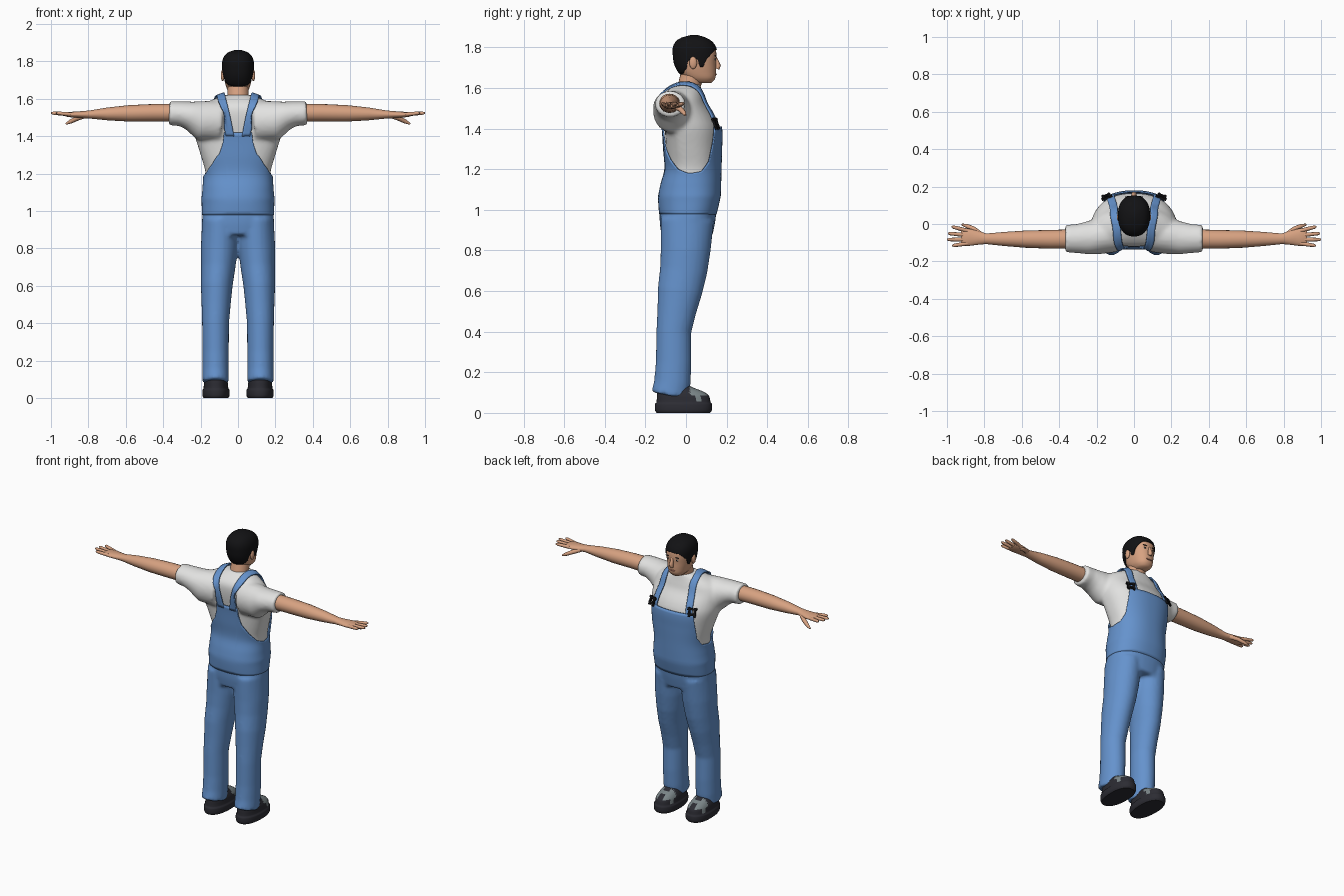
import bpy, bmesh, math
from mathutils import Vector, Matrix

if "Cube" in bpy.data.objects:
    bpy.data.objects.remove(bpy.data.objects["Cube"])


def material(name, rgb):
    m = bpy.data.materials.new(name)
    m.use_nodes = True
    m.diffuse_color = (*rgb, 1)
    bsdf = m.node_tree.nodes["Principled BSDF"]
    bsdf.inputs["Base Color"].default_value = (*rgb, 1)
    bsdf.inputs["Roughness"].default_value = 0.8
    return m


denim = material("denim blue", (0.13, 0.29, 0.61))
cotton = material("white cotton", (0.76, 0.76, 0.75))
skin = material("skin", (0.68, 0.36, 0.22))
lips = material("lips", (0.48, 0.2, 0.14))
black = material("hair black", (0.006, 0.006, 0.007))
leather = material("dark shoe", (0.025, 0.025, 0.033))
grey = material("grey shoe panel", (0.2, 0.24, 0.25))
eye_white = material("eye white", (0.6, 0.57, 0.52))
SIDES = (1, -1)


def interp(rows, t):
    """Smooth curve through rows, keyed on their first value."""
    t = min(max(t, rows[0][0]), rows[-1][0])
    i = next(k for k in range(len(rows) - 1) if t <= rows[k + 1][0])
    a, b = rows[i], rows[i + 1]
    p, n = rows[max(i - 1, 0)], rows[min(i + 2, len(rows) - 1)]
    h = b[0] - a[0]
    u = (t - a[0]) / h
    out = [t]
    for k in range(1, len(a)):
        ma = (b[k] - p[k]) / (b[0] - p[0]) * h
        mb = (n[k] - a[k]) / (n[0] - a[0]) * h
        d = b[k] - a[k]
        out.append(a[k] + u * (ma + u * (3 * d - 2 * ma - mb + u * (ma + mb - 2 * d))))
    return out


def linear(points, t):
    for (x0, y0), (x1, y1) in zip(points, points[1:]):
        if t <= x1:
            return y0 + (y1 - y0) * (t - x0) / (x1 - x0)
    return points[-1][1]


def body_point(rows, a, z, grow=0.0):
    """Point on a body section; rows hold z, half width, back, front, centre."""
    z, hw, back, front, cy = interp(rows, z)
    s, c = math.sin(a), math.cos(a)
    s, c = (math.copysign(abs(v) ** 0.87, v) for v in (s, c))
    depth = front - cy if c > 0 else cy - back
    return Vector((s * (hw + grow), cy + c * (depth + grow), z))


def loft(bm, rings, caps=True):
    loops = [[bm.verts.new(p) for p in r] for r in rings]
    for lo, hi in zip(loops, loops[1:]):
        for i in range(len(lo)):
            j = (i + 1) % len(lo)
            bm.faces.new((lo[i], lo[j], hi[j], hi[i]))
    if caps:
        bm.faces.new(loops[0][::-1])
        bm.faces.new(loops[-1])


def body(bm, rows, z0, z1, steps=24, sides=40):
    loft(bm, [[body_point(rows, math.tau * i / sides, z0 + (z1 - z0) * k / steps)
               for i in range(sides)] for k in range(steps + 1)])


def tube(bm, path, up=(0, 0, 1), sides=16):
    """Elliptical tube; path holds x, y, z, side radius, up radius."""
    pts = [Vector(p[:3]) for p in path]
    rings = []
    for i, p in enumerate(path):
        d = (pts[min(i + 1, len(pts) - 1)] - pts[max(i - 1, 0)]).normalized()
        side = d.cross(Vector(up)).normalized()
        top = side.cross(d)
        rings.append([pts[i] + side * p[3] * math.cos(t) + top * p[4] * math.sin(t)
                      for t in (math.tau * k / sides for k in range(sides))])
    loft(bm, rings)


def mirrored(path, s):
    return [(p[0] * s, *p[1:]) for p in path]


def ball(bm, loc, scale):
    bmesh.ops.create_uvsphere(bm, u_segments=16, v_segments=10, radius=1,
                              matrix=Matrix.Translation(loc) @ Matrix.Diagonal((*scale, 1)))


def finish(bm, name, *mats):
    bmesh.ops.recalc_face_normals(bm, faces=bm.faces)
    mesh = bpy.data.meshes.new(name)
    bm.to_mesh(mesh)
    bm.free()
    for m in mats:
        mesh.materials.append(m)
    ob = bpy.data.objects.new(name, mesh)
    bpy.context.scene.collection.objects.link(ob)
    bpy.ops.object.select_all(action='DESELECT')
    ob.select_set(True)
    bpy.context.view_layer.objects.active = ob
    bpy.ops.object.shade_smooth_by_angle(angle=math.radians(45))
    return ob


def blend(ob, voxel, rounds):
    r = ob.modifiers.new("blend", 'REMESH')
    r.mode, r.voxel_size, r.use_smooth_shade = 'VOXEL', voxel, True
    s = ob.modifiers.new("soften", 'SMOOTH')
    s.factor, s.iterations = 0.5, rounds


def shell(name, rows, border, start, grow, mat, steps=16, sides=144, cap=False):
    """Fitted layer from height start to a border height set by angle."""
    def ring(k):
        out = []
        for i in range(sides):
            a = math.tau * i / sides
            z = start + (linear(border, min(a, math.tau - a)) - start) * k / steps
            out.append(body_point(rows, a, z, grow(z)))
        return out
    bm = bmesh.new()
    loft(bm, [ring(k) for k in range(steps + 1)], caps=False)
    if cap:
        bmesh.ops.holes_fill(bm, edges=[e for e in bm.edges if e.is_boundary
                             and all(abs(v.co.z - start) < 1e-4 for v in e.verts)])
    ob = finish(bm, name, mat)
    t = ob.modifiers.new("thickness", 'SOLIDIFY')
    t.thickness, t.offset = 0.008, -1


TORSO = [(0.87, .18, -.12, .13, 0), (0.95, .192, -.13, .145, .01), (1.05, .182, -.125, .155, .02),
         (1.12, .175, -.112, .158, .02), (1.2, .173, -.092, .16, .02), (1.3, .2, -.098, .163, 0),
         (1.4, .23, -.105, .163, -.03), (1.46, .24, -.115, .14, -.06), (1.52, .24, -.12, .1, -.07),
         (1.56, .21, -.115, .087, -.06), (1.59, .15, -.09, .077, -.03), (1.62, .072, -.045, .07, .01)]
HEAD = [(1.625, .035, .04, .125, .08), (1.645, .055, 0, .143, .07), (1.68, .068, -.035, .148, .05),
        (1.72, .076, -.054, .148, .045), (1.76, .08, -.06, .15, .045), (1.8, .079, -.06, .144, .045),
        (1.83, .067, -.045, .123, .045), (1.85, .044, -.015, .09, .042), (1.862, .008, .03, .05, .04)]

# Shirt with short sleeves
bm = bmesh.new()
body(bm, TORSO, 1.08, 1.62)
sleeve = [(.1, -.05, 1.48, .1, .11), (.2, -.068, 1.485, .095, .105), (.26, -.076, 1.512, .086, .076),
          (.31, -.078, 1.52, .077, .066), (.368, -.078, 1.522, .074, .064)]
for s in SIDES:
    tube(bm, mirrored(sleeve, s), sides=24)
shirt = finish(bm, "shirt", cotton)
blend(shirt, 0.011, 5)

# Trousers
bm = bmesh.new()
body(bm, TORSO, 0.87, 1.12)
leg = [(.12, -.08, .085, .071, .092), (.12, -.067, .15, .071, .09), (.12, -.061, .25, .071, .088),
       (.12, -.06, .4, .072, .086), (.117, -.046, .5, .078, .096), (.114, -.03, .6, .085, .11),
       (.106, -.012, .7, .092, .117), (.1, -.002, .8, .099, .123), (.094, .006, .95, .098, .132)]
for s in SIDES:
    tube(bm, mirrored(leg, s), up=(0, 1, 0), sides=28)
blend(finish(bm, "trousers", denim), 0.011, 4)

# Bib and back panel of the overalls
BIB = [(0, 1.41), (.62, 1.41), (.75, 1.33), (.95, 1.24), (1.25, 1.19), (1.6, 1.18), (2, 1.2),
       (2.4, 1.25), (2.72, 1.31), (2.83, 1.36), (2.87, 1.42), (math.pi, 1.42)]
shell("overall_bib", TORSO, BIB, 0.98, lambda z: min(.007, (z - 1.02) * .15), denim, steps=24)

# Shoulder straps
STRAP = [(0, .043, -.12, 1.4), (1, .062, -.13, 1.5), (2, .083, -.1, 1.58), (3, .093, -.02, 1.62),
         (4, .105, .07, 1.57), (5, .118, .12, 1.48), (6, .125, .15, 1.39)]
for s, side in zip(SIDES, ("left", "right")):
    bm = bmesh.new()
    grid = []
    for k in range(37):
        _, x, y, z = interp(STRAP, k / 6)
        grid.append([bm.verts.new((s * (x + w * .011), y, z)) for w in (-2, -1, 0, 1, 2)])
    for lo, hi in zip(grid, grid[1:]):
        for i in range(4):
            bm.faces.new((lo[i], lo[i + 1], hi[i + 1], hi[i]))
    strap = finish(bm, side + "_strap", denim)
    w = strap.modifiers.new("fit", 'SHRINKWRAP')
    w.target, w.wrap_mode, w.offset = shirt, 'ABOVE_SURFACE', 0.012
    t = strap.modifiers.new("thickness", 'SOLIDIFY')
    t.thickness, t.offset = 0.008, 0

# Buckles and side buttons
bm = bmesh.new()
for s in SIDES:
    at = body_point(TORSO, s * .56, 1.425, .02)
    turn = Matrix.Translation(at) @ Matrix.Rotation(-s * .35, 4, 'Z') @ Matrix.Rotation(.35, 4, 'X')
    for x, z, w, h in ((0, .02, .06, .012), (0, -.014, .05, .014), (-.017, 0, .012, .06), (.017, 0, .012, .06)):
        bmesh.ops.create_cube(bm, size=1, matrix=turn @ Matrix.Translation((x, 0, z))
                              @ Matrix.Diagonal((w, .012, h, 1)))
    for a, z in ((1.55, 1.09), (.95, 1.05)):
        ball(bm, body_point(TORSO, s * a, z, .006), (.006, .006, .006))
finish(bm, "buckles_and_buttons", black)

# Arms and hands
arm = [(.3, -.08, 1.525, .052, .048), (.45, -.082, 1.525, .05, .047), (.58, -.081, 1.522, .046, .044),
       (.7, -.08, 1.519, .037, .034), (.79, -.079, 1.516, .028, .022), (.83, -.075, 1.515, .036, .019),
       (.88, -.071, 1.515, .046, .016), (.915, -.071, 1.516, .045, .012), (.925, -.071, 1.516, .036, .008)]
thumb = [(.82, -.055, 1.51, .014, .014), (.86, -.026, 1.495, .014, .013), (.895, -.01, 1.478, .011, .011),
         (.92, -.003, 1.466, .005, .005)]
fingers = ((-.036, -.014, .975), (-.06, -.05, .995), (-.083, -.083, 1.0), (-.104, -.116, .972))
for s, side in zip(SIDES, ("left", "right")):
    bm = bmesh.new()
    tube(bm, mirrored(arm, s), sides=20)
    tube(bm, mirrored(thumb, s), sides=10)
    for y0, y1, tip in fingers:
        path = [(.89 + (tip - .89) * u, y0 + (y1 - y0) * u, 1.516 + .008 * u, r, r)
                for u, r in ((0, .011), (.5, .0105), (.88, .009), (1, .004))]
        tube(bm, mirrored(path, s), sides=10)
    finish(bm, side + "_arm", skin)

# Head, neck, ears and nose
bm = bmesh.new()
body(bm, HEAD, 1.625, 1.845)
tube(bm, [(0, 0, 1.54, .062, .06), (0, .012, 1.6, .058, .054), (0, .03, 1.66, .056, .058),
          (0, .04, 1.7, .056, .056)], up=(0, 1, 0), sides=24)
tube(bm, [(0, .142, 1.755, .008, .008), (0, .151, 1.73, .01, .011), (0, .158, 1.71, .014, .014),
          (0, .152, 1.695, .013, .012)], up=(0, 1, 0), sides=12)
for s in SIDES:
    ball(bm, (s * .082, .035, 1.725), (.01, .019, .031))
finish(bm, "head", skin)

# Hair cap
HAIRLINE = [(0, 1.79), (.5, 1.787), (.85, 1.765), (1.1, 1.74), (1.25, 1.705), (1.4, 1.705),
            (1.5, 1.745), (1.85, 1.735), (2, 1.695), (2.4, 1.672), (math.pi, 1.662)]
shell("hair", HEAD, HAIRLINE, 1.862, lambda z: .005, black, cap=True)

# Facial details
whites, dark, mouth = bmesh.new(), bmesh.new(), bmesh.new()
for s in SIDES:
    at = body_point(HEAD, s * .36, 1.742)
    ball(whites, at, (.012, .003, .005))
    ball(dark, at + Vector((0, .002, 0)), (.005, .0025, .005))
    ball(dark, at + Vector((0, .001, .017)), (.018, .004, .003))
ball(mouth, (0, .146, 1.668), (.022, .006, .005))
finish(whites, "eye_whites", eye_white)
finish(dark, "irises_and_eyebrows", black)
finish(mouth, "mouth", lips)

# Shoes: z, half width, heel, toe, centre
SHOE = [(0, .066, -.145, .118, 0), (.012, .072, -.152, .127, 0), (.045, .072, -.152, .127, 0),
        (.05, .067, -.146, .122, 0), (.085, .063, -.143, .112, -.01), (.105, .057, -.14, .085, -.03),
        (.125, .05, -.13, .035, -.05), (.14, .046, -.12, .005, -.06)]
for s, side in zip(SIDES, ("left", "right")):
    bm = bmesh.new()
    body(bm, SHOE, 0, .14, steps=28, sides=48)
    for f in bm.faces:
        c = f.calc_center_median()
        if c.z > .055 and (.045 < c.y < .075 or (c.z > .085 and abs(c.x) > .02 and c.y > .02)):
            f.material_index = 1
    bmesh.ops.translate(bm, vec=(s * .118, 0, 0), verts=bm.verts)
    finish(bm, side + "_shoe", leather, grey)
